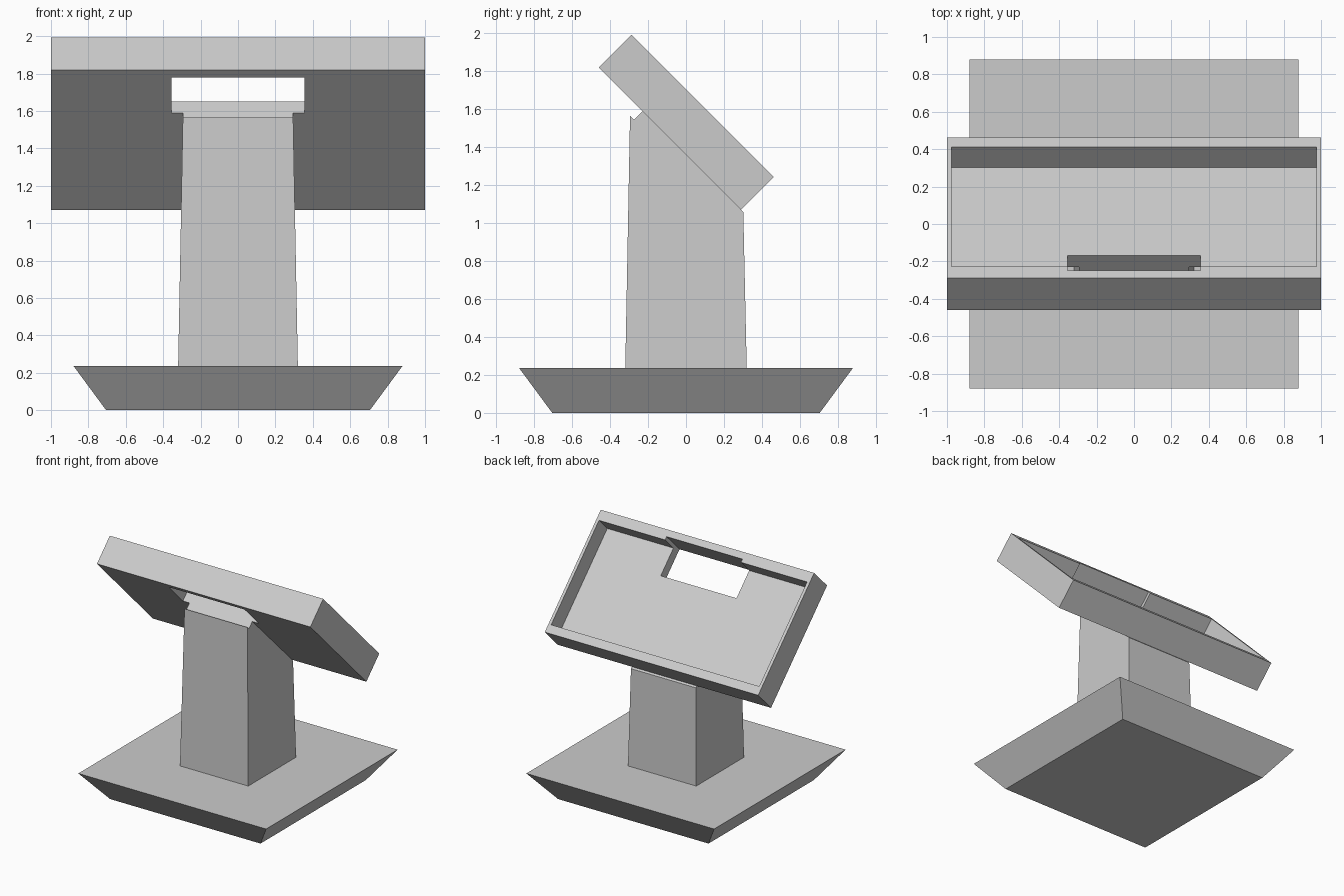
import bpy
import bmesh

if "Cube" in bpy.data.objects:
    bpy.data.objects.remove(bpy.data.objects["Cube"])

grey = bpy.data.materials.new("light grey")
grey.diffuse_color = (0.6, 0.6, 0.6, 1.0)
grey.use_nodes = True
grey.node_tree.nodes["Principled BSDF"].inputs["Base Color"].default_value = grey.diffuse_color


def make(name, verts, faces):
    bm = bmesh.new()
    vs = [bm.verts.new(v) for v in verts]
    for f in faces:
        bm.faces.new([vs[i] for i in f])
    bmesh.ops.recalc_face_normals(bm, faces=bm.faces[:])
    mesh = bpy.data.meshes.new(name)
    bm.to_mesh(mesh)
    bm.free()
    mesh.materials.append(grey)
    obj = bpy.data.objects.new(name, mesh)
    bpy.context.collection.objects.link(obj)
    return obj


def prism(name, profile, half_width):
    """Side profile (y, z) spanned across x; half_width is a function of z."""
    n = len(profile)
    verts = [(s * half_width(z), y, z) for s in (-1, 1) for y, z in profile]
    faces = [tuple(range(n)), tuple(range(n, 2 * n))]
    faces += [(i, (i + 1) % n, n + (i + 1) % n, n + i) for i in range(n)]
    return make(name, verts, faces)


def tilted_box(name, w, s0, s1, t0, t1):
    """Box leaning back 45 degrees: s = z - y runs up the slope, t = z + y through it."""
    corners = [(s0, t0), (s1, t0), (s1, t1), (s0, t1)]
    return prism(name, [((t - s) / 2, (t + s) / 2) for s, t in corners], lambda z: w)


def cut(obj, cutter):
    mod = obj.modifiers.new("cut", 'BOOLEAN')
    mod.operation = 'DIFFERENCE'
    mod.solver = 'EXACT'
    mod.object = cutter
    bpy.context.view_layer.objects.active = obj
    bpy.ops.object.modifier_apply(modifier=mod.name)
    bpy.data.objects.remove(cutter)


# Flared square base
prism("base", [(-0.705, 0), (0.705, 0), (0.88, 0.237), (-0.88, 0.237)],
      lambda z: 0.705 + 0.175 * z / 0.237)

# Tapered column with a sloping top and a notch below the slot
prism("column", [(-0.32, 0.237), (0.32, 0.237), (0.302, 1.058), (-0.23, 1.59),
                 (-0.275, 1.545), (-0.295, 1.565)],
      lambda z: 0.32 - 0.019 * (z - 0.237))

# Tilted tray with a recess and a slot through its upper edge
tray = tilted_box("tray", 1.0, 0.78, 2.28, 1.36, 1.705)
cut(tray, tilted_box("recess_cutter", 0.975, 0.88, 2.16, 1.482, 1.9))
cut(tray, tilted_box("slot_cutter", 0.355, 1.82, 2.2, 1.2, 1.95))
